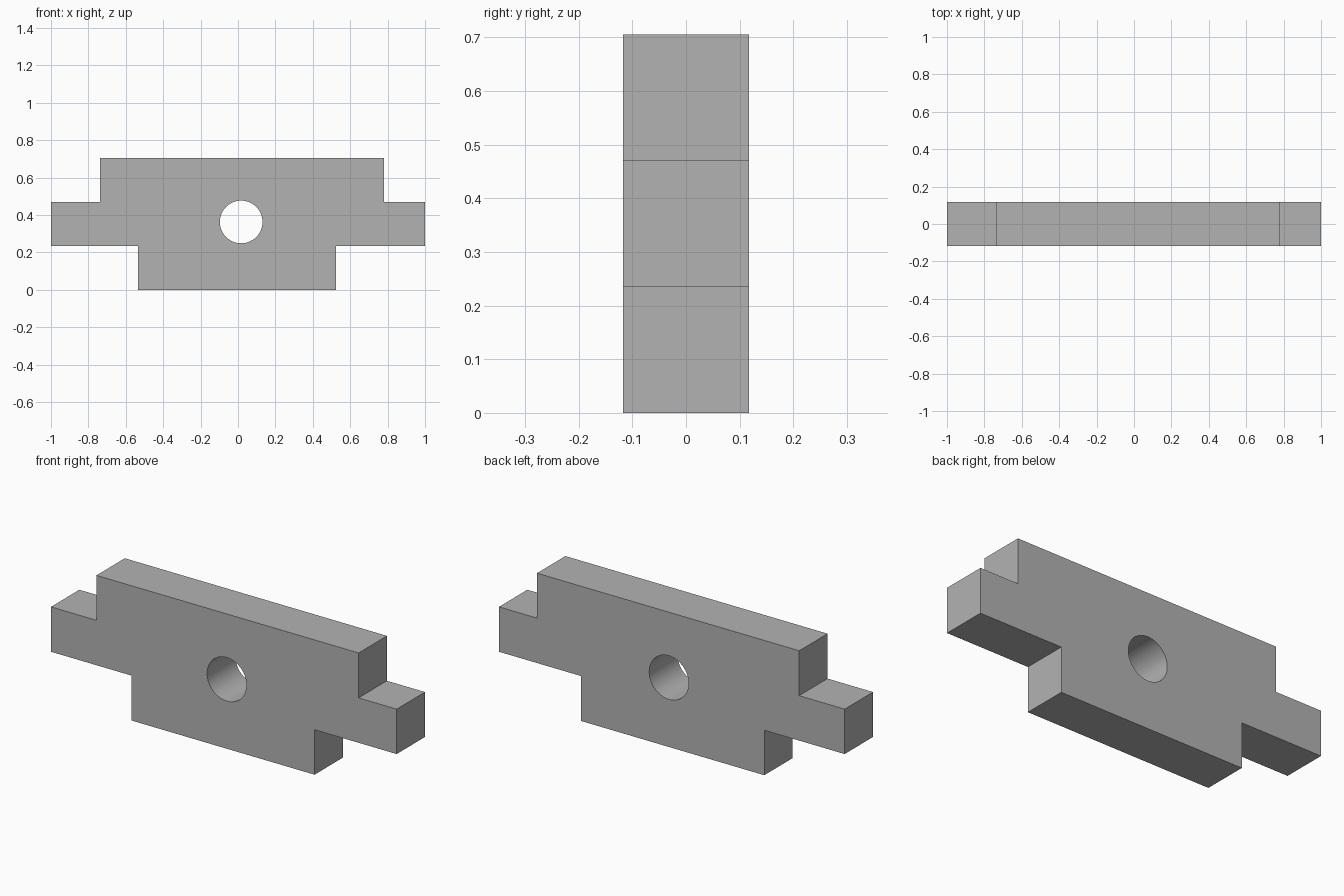
import bpy
import bmesh
import math

cube = bpy.data.objects.get("Cube")
if cube:
    bpy.data.objects.remove(cube, do_unlink=True)

DEPTH = 0.234
LOW, MID, TOP = 0.235, 0.47, 0.705

grey = bpy.data.materials.new("plain_grey")
grey.use_nodes = True
colour = (0.45, 0.45, 0.45, 1)
grey.diffuse_color = colour
grey.node_tree.nodes["Principled BSDF"].inputs["Base Color"].default_value = colour

# Stepped plate: outline extruded front to back
outline = [(-0.535, 0), (0.525, 0), (0.525, LOW), (1, LOW), (1, MID), (0.78, MID),
           (0.78, TOP), (-0.737, TOP), (-0.737, MID), (-1, MID), (-1, LOW), (-0.535, LOW)]
bm = bmesh.new()
face = bm.faces.new([bm.verts.new((x, -DEPTH / 2, z)) for x, z in outline])
extruded = bmesh.ops.extrude_face_region(bm, geom=[face])["geom"]
bmesh.ops.translate(bm, vec=(0, DEPTH, 0),
                    verts=[v for v in extruded if isinstance(v, bmesh.types.BMVert)])
bmesh.ops.recalc_face_normals(bm, faces=bm.faces)
mesh = bpy.data.meshes.new("stepped_plate")
bm.to_mesh(mesh)
bm.free()
mesh.materials.append(grey)
plate = bpy.data.objects.new("stepped_plate", mesh)
bpy.context.collection.objects.link(plate)

# Round through hole
bpy.ops.mesh.primitive_cylinder_add(vertices=64, radius=0.114, depth=1,
                                    location=(0.017, 0, 0.363),
                                    rotation=(math.pi / 2, 0, 0))
cutter = bpy.context.object
cutter.name = "hole_cutter"
cutter.hide_render = True
cutter.data.materials.append(grey)
hole = plate.modifiers.new("hole", "BOOLEAN")
hole.operation = "DIFFERENCE"
hole.solver = "EXACT"
hole.object = cutter

bpy.ops.object.select_all(action="DESELECT")
plate.select_set(True)
bpy.context.view_layer.objects.active = plate
bpy.ops.object.modifier_apply(modifier=hole.name)
bpy.data.objects.remove(cutter, do_unlink=True)

# Smooth bore, sharp outer edges
bpy.ops.object.shade_smooth_by_angle(angle=math.radians(30))
